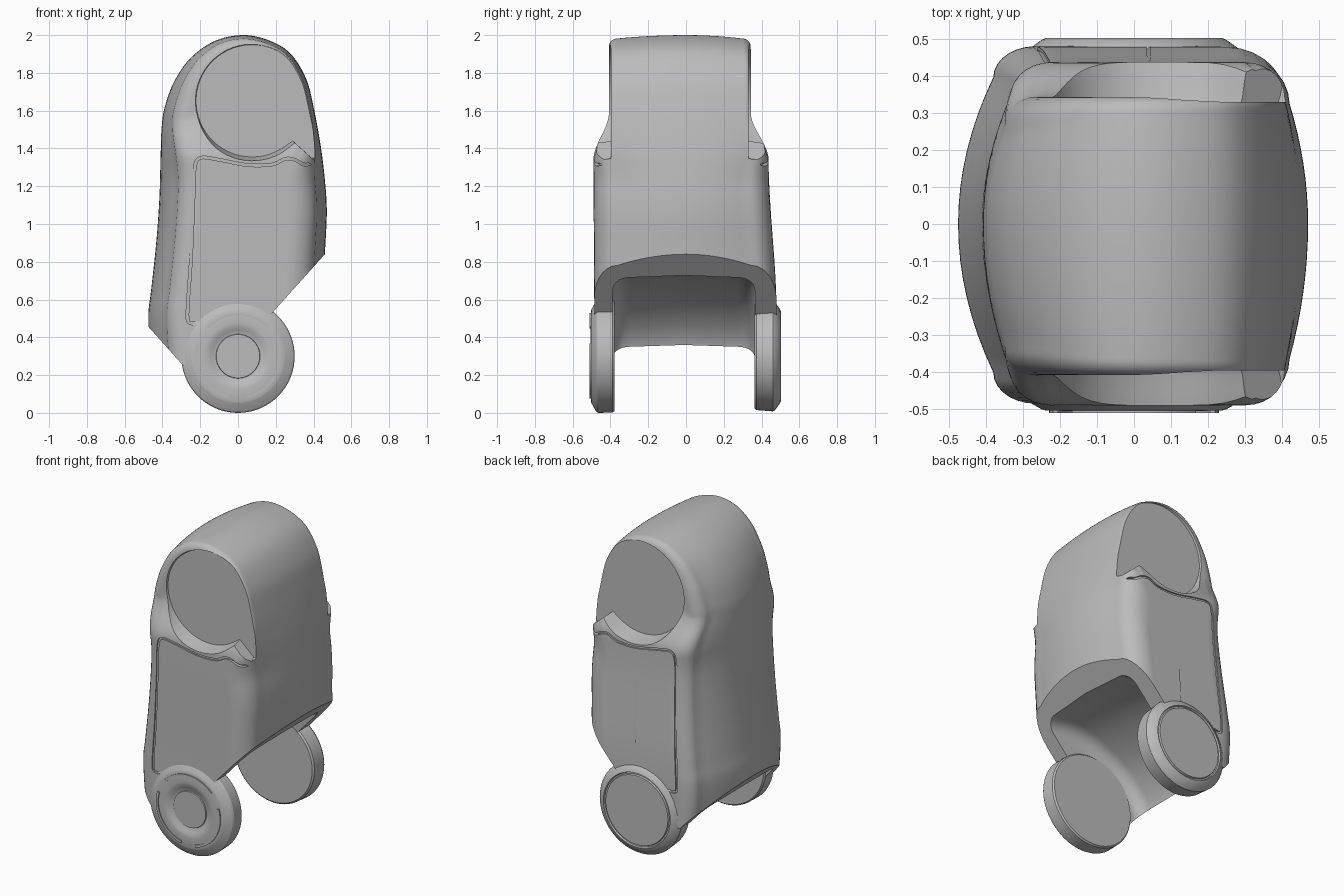
import bpy, bmesh, math
from mathutils import Vector

if "Cube" in bpy.data.objects:
    bpy.data.objects.remove(bpy.data.objects["Cube"])

grey = bpy.data.materials.new("plain_grey")
grey.use_nodes = True
grey.diffuse_color = (0.5, 0.5, 0.5, 1)
grey.node_tree.nodes["Principled BSDF"].inputs["Base Color"].default_value = (0.5, 0.5, 0.5, 1)


def finish(name, bm):
    bmesh.ops.recalc_face_normals(bm, faces=bm.faces)
    mesh = bpy.data.meshes.new(name)
    bm.to_mesh(mesh)
    bm.free()
    obj = bpy.data.objects.new(name, mesh)
    bpy.context.collection.objects.link(obj)
    mesh.materials.append(grey)
    return obj


def make_active(obj):
    bpy.ops.object.select_all(action='DESELECT')
    obj.select_set(True)
    bpy.context.view_layer.objects.active = obj


def smooth(obj, angle=35):
    make_active(obj)
    bpy.ops.object.shade_smooth_by_angle(angle=math.radians(angle))


def carve(obj, cutter):
    make_active(obj)
    mod = obj.modifiers.new("cut", 'BOOLEAN')
    mod.operation, mod.solver, mod.object = 'DIFFERENCE', 'EXACT', cutter
    bpy.ops.object.modifier_apply(modifier=mod.name)
    bpy.data.objects.remove(cutter)


def bridge(bm, rings):
    """Skin a list of closed point rings and cap both ends."""
    loops = [[bm.verts.new(p) for p in ring] for ring in rings]
    n = len(loops[0])
    for a, b in zip(loops, loops[1:]):
        for i in range(n):
            k = (i + 1) % n
            bm.faces.new((a[i], a[k], b[k], b[i]))
    bm.faces.new(loops[0])
    bm.faces.new(loops[-1])


def spline(points, steps, closed=True):
    """Catmull-Rom curve through 2D points."""
    pts = [Vector(p) for p in points]
    n, out = len(pts), []
    for i in range(n if closed else n - 1):
        if closed:
            a, b, c, d = (pts[(i + k) % n] for k in (-1, 0, 1, 2))
        else:
            a, b, c, d = (pts[min(max(i + k, 0), n - 1)] for k in (-1, 0, 1, 2))
        for s in range(steps):
            t = s / steps
            out.append(0.5 * (2 * b + (c - a) * t + (2 * a - 5 * b + 4 * c - d) * t * t
                              + (3 * b - a - 3 * c + d) * t ** 3))
    return out


def ease(lo, hi, v):
    t = min(max((v - lo) / (hi - lo), 0), 1)
    return t * t * (3 - 2 * t)


def side_y(side, z):
    """Distance of the flank from the middle plane: wide body, narrow head."""
    low, mid, top = (0.485, 0.49, 0.408) if side < 0 else (0.48, 0.437, 0.343)
    base = low + (mid - low) * ease(0.5, 1.35, z)
    return base + (top - base) * ease(1.34, 1.59, z)


# Body shell: crowned side profile with rounded edges and shaped flanks
outline = spline([(-0.43, -0.1), (-0.46, 0.25), (-0.475, 0.5), (-0.46, 0.65), (-0.435, 0.88),
                  (-0.417, 1.12), (-0.41, 1.35), (-0.405, 1.5), (-0.39, 1.61), (-0.34, 1.75),
                  (-0.25, 1.88), (-0.12, 1.97), (0.03, 2.0), (0.17, 1.97), (0.28, 1.9),
                  (0.36, 1.77), (0.4, 1.62), (0.44, 1.4), (0.463, 1.2), (0.47, 1.05),
                  (0.46, 0.84), (0.44, 0.4), (0.42, -0.1), (0, -0.15)], 9)
count = len(outline)
normals = []
for i in range(count):
    d = (outline[(i + 1) % count] - outline[i - 1]).normalized()
    normals.append(Vector((-d.y, d.x)))


def body_point(i, side, t, angle):
    """t runs from the middle to the edge, angle turns round the edge."""
    p, n = outline[i], normals[i]
    rear, front, top = max(0, -n.x) ** 2, max(0, n.x) ** 2, max(0, n.y) ** 2
    head = ease(1.2, 1.6, p.y)
    crown = (0.095 - 0.045 * head) * rear + (0.05 - 0.03 * head) * front + 0.018 * top
    inset = (0.11 - 0.03 * head) * rear + (0.14 - 0.115 * head) * front + 0.04 * top + 0.004
    depth = 0.08 * rear + (0.12 - 0.09 * head) * front + 0.04 * top + 0.004
    q = p - n * (crown * t * t + inset * (1 - math.cos(angle)))
    y = (side_y(side, p.y) - depth) * t + depth * math.sin(angle)
    return Vector((q.x, side * y, q.y))


def half_rings(side):
    rings = [[body_point(i, side, t / 8, 0) for i in range(count)] for t in range(1, 9)]
    for k in range(1, 8):
        rings.append([body_point(i, side, 1, math.pi / 2 * k / 7) for i in range(count)])
    edge = rings[-1]
    for k in range(1, 21):
        s = 1 - k / 20 * 0.98
        ring = []
        for p in edge:
            spine = Vector((0.04, min(max(p.z, 0), 1.65)))
            q = spine + (Vector((p.x, p.z)) - spine) * s
            ring.append(Vector((q.x, side * side_y(side, q.y), q.y)))
        rings.append(ring)
    return rings


bm = bmesh.new()
middle = [[body_point(i, 1, 0, 0) for i in range(count)]]
bridge(bm, half_rings(-1)[::-1] + middle + half_rings(1))

# Slanted underside, rear chamfer and leg ends
for co, no in (((0.46, 0, 0.84), (0.29, 0, -0.26)),
               ((-0.46, 0, 0.44), (-0.19, 0, -0.17)),
               ((0, 0, 0.25), (0, 0, -1))):
    bmesh.ops.bisect_plane(bm, geom=bm.verts[:] + bm.edges[:] + bm.faces[:], dist=1e-5,
                           plane_co=co, plane_no=Vector(no).normalized(), clear_outer=True)
    bmesh.ops.holes_fill(bm, edges=[e for e in bm.edges if e.is_boundary], sides=0)
body = finish("body_shell", bm)

# Hollow between the wheels, with a rounded arch
roof = [Vector((0.7, 0.72))] + spline([(0.36, 0.728), (0.2, 0.735), (0.02, 0.7), (-0.17, 0.61),
                                       (-0.3, 0.5), (-0.385, 0.37), (-0.42, 0.2)], 4, closed=False)
stations = [(0, 0)]
for k in range(8):
    a = math.pi / 2 * k / 7
    stations.append((0.2865 + 0.09 * math.sin(a), 0.015 + 0.09 * (1 - math.cos(a))))
stations = [(-w, drop) for w, drop in stations[:0:-1]] + stations
bm = bmesh.new()
rings = []
for w, drop in stations:
    arch = [p + Vector((0.5, -0.85)) * drop for p in roof]
    rings.append([(p.x, w - 0.0115, p.y) for p in arch + [Vector((-0.42, -0.3)), Vector((0.8, -0.3))]])
bridge(bm, rings)
carve(body, finish("hollow_cutter", bm))

# Flat round recess on each side of the head, open towards the front
hub = Vector((0.075, 1.652))
recess = []
for k in range(49):
    a = math.radians(12 + 294 * k / 48)
    recess.append(hub + Vector((math.cos(a), math.sin(a))) * 0.297)
recess += [Vector(p) for p in ((0.29, 1.44), (0.39, 1.35), (0.6, 1.33), (0.6, 1.6), (0.41, 1.62))]
for side, flat in ((-1, 0.396), (1, 0.33)):
    bm = bmesh.new()
    rings = []
    for out, scale in ((0, 1), (0.015, 1.015), (0.05, 1.035), (0.16, 1.12)):
        ring = [hub + (p - hub) * scale for p in recess]
        rings.append([(p.x, side * (flat + out), p.y) for p in ring])
    bridge(bm, rings)
    carve(body, finish("recess_cutter", bm))

# Side panel seams, wrapping round the front corner
seam = spline([(-0.21, 0.48), (-0.25, 0.475), (-0.268, 0.52), (-0.25, 0.8), (-0.237, 1.1),
               (-0.23, 1.29), (-0.2, 1.35), (-0.1, 1.34), (0.05, 1.312), (0.18, 1.315),
               (0.25, 1.345), (0.3, 1.34), (0.35, 1.315), (0.39, 1.32)], 5, closed=False)
bm = bmesh.new()
for side in (-1, 1):
    rings = []
    for i, p in enumerate(seam):
        d = (seam[min(i + 1, len(seam) - 1)] - seam[max(i - 1, 0)]).normalized()
        n = Vector((-d.y, d.x)) * 0.007
        turn = max(0, (p.x - 0.25) / 0.15)
        y = side_y(side, p.y) - 0.11 * (1 - math.sqrt(1 - turn * turn))
        rings.append([((p + n * a).x, side * (y + h), (p + n * a).y)
                      for a, h in ((-1, -0.01), (1, -0.01), (1, 0.02), (-1, 0.02))])
    bridge(bm, rings)
carve(body, finish("seam_cutter", bm))
smooth(body)

AXLE = 0.3


def lathe(name, profile, segments=72):
    """Turn (radius, y) pairs round the axle."""
    bm = bmesh.new()
    bridge(bm, [[(r * math.cos(math.tau * i / segments), y,
                  AXLE + r * math.sin(math.tau * i / segments))
                 for i in range(segments)] for r, y in profile])
    smooth(finish(name, bm), 28)


# Wheels: one with a sunken hub, one with a flat ringed cover
lathe("right_wheel", [(0.29, -0.378), (0.298, -0.388), (0.3, -0.465), (0.294, -0.475),
                      (0.25, -0.5), (0.24, -0.503), (0.175, -0.505), (0.16, -0.503),
                      (0.14, -0.495), (0.125, -0.488), (0.117, -0.487), (0.115, -0.494)])
lathe("left_wheel", [(0.275, 0.363), (0.285, 0.372), (0.292, 0.46), (0.285, 0.472),
                     (0.25, 0.497), (0.238, 0.502), (0.234, 0.492), (0.226, 0.492),
                     (0.222, 0.502)])

# Three thin arc trims on the right wheel
for number, mid in enumerate((90, 210, 330)):
    bm = bmesh.new()
    rings = []
    for k in range(25):
        a = math.radians(mid - 47 + 94 * k / 24)
        rings.append([(r * math.cos(a), y, AXLE + r * math.sin(a))
                      for r, y in ((0.214, -0.501), (0.229, -0.501), (0.229, -0.51), (0.214, -0.51))])
    bridge(bm, rings)
    smooth(finish(f"wheel_arc_trim_{number + 1}", bm))
